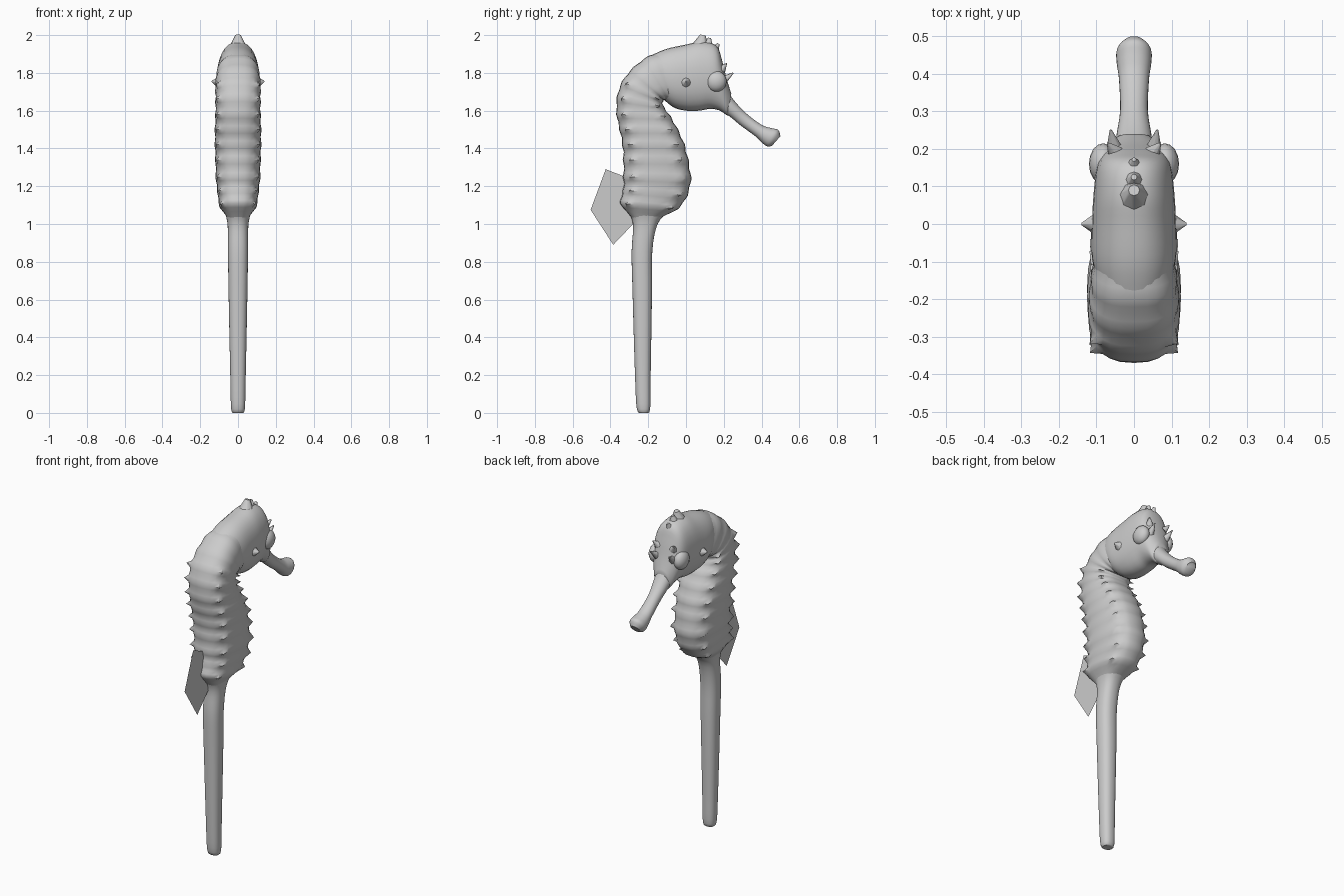
import bpy, bmesh, math
from mathutils import Vector

cube = bpy.data.objects.get("Cube")
if cube:
    bpy.data.objects.remove(cube)

skin = bpy.data.materials.new("pale grey skin")
skin.use_nodes = True
GREY = (0.6, 0.6, 0.6, 1)
skin.diffuse_color = GREY
skin.node_tree.nodes["Principled BSDF"].inputs["Base Color"].default_value = GREY


def make_object(name, bm, smooth=True):
    bmesh.ops.recalc_face_normals(bm, faces=bm.faces)
    mesh = bpy.data.meshes.new(name)
    bm.to_mesh(mesh)
    bm.free()
    mesh.materials.append(skin)
    obj = bpy.data.objects.new(name, mesh)
    bpy.context.collection.objects.link(obj)
    if smooth:
        bpy.ops.object.select_all(action='DESELECT')
        obj.select_set(True)
        bpy.context.view_layer.objects.active = obj
        bpy.ops.object.shade_smooth_by_angle(angle=math.radians(50))
    return obj


def catmull(p0, p1, p2, p3, t):
    return 0.5 * (2 * p1 + (p2 - p0) * t + (2 * p0 - 5 * p1 + 4 * p2 - p3) * t * t
                  + (3 * p1 - p0 - 3 * p2 + p3) * t ** 3)


SIDES, STEPS = 28, 4


def loft(name, stations, power, rib=0.0, spikes=None):
    """Skin rings given as back y, back z, front y, front z, half width."""
    bm = bmesh.new()
    rings = []
    last = len(stations) - 1
    for k in range(last * STEPS + 1):
        i = min(k // STEPS, last - 1)
        t = k / STEPS - i
        near = [stations[min(max(j, 0), last)] for j in range(i - 1, i + 3)]
        by, bz, fy, fz, w = (catmull(*c, t) for c in zip(*near))
        centre = Vector((0, (by + fy) / 2, (bz + fz) / 2))
        arm = Vector((0, (by - fy) / 2, (bz - fz) / 2))
        swell = 1 + rib * (math.cos(2 * math.pi * t) - 1) / 2
        ring = []
        for s in range(SIDES):
            a = 2 * math.pi * s / SIDES
            c, d = math.cos(a), math.sin(a)
            c = math.copysign(abs(c) ** power, c)
            d = math.copysign(abs(d) ** power, d)
            off = (arm * c + Vector((w * d, 0, 0))) * swell
            # Rows of small thorns at each rib, on mirrored ridges
            if spikes and k % STEPS == 0 and spikes[0] <= k // STEPS <= spikes[1]:
                if min(s, SIDES - s) in spikes[2]:
                    off += off.normalized() * 0.022
            ring.append(bm.verts.new(centre + off))
        rings.append(ring)
    for a, b in zip(rings, rings[1:]):
        for s in range(SIDES):
            n = (s + 1) % SIDES
            bm.faces.new((a[s], a[n], b[n], b[s]))
    bm.faces.new(rings[0])
    bm.faces.new(rings[-1])
    return make_object(name, bm)


# Straight tapering tail
loft("tail", [
    (-.235, .0, -.21, .0, .02), (-.26, .02, -.19, .02, .036),
    (-.27, .2, -.187, .2, .041), (-.283, .64, -.18, .64, .05),
    (-.288, .85, -.178, .86, .053), (-.28, .99, -.15, 1.0, .055),
    (-.30, 1.06, -.09, 1.07, .07)], .85)

# Ribbed trunk and bent neck
loft("trunk", [
    (-.285, 1.03, -.14, 1.03, .055), (-.35, 1.11, -.04, 1.08, .10),
    (-.335, 1.18, .01, 1.15, .11), (-.335, 1.25, .03, 1.24, .12),
    (-.335, 1.34, .015, 1.34, .122), (-.34, 1.42, -.005, 1.42, .125),
    (-.355, 1.50, -.04, 1.50, .125), (-.37, 1.58, -.08, 1.57, .122),
    (-.368, 1.67, -.115, 1.62, .122), (-.34, 1.755, -.12, 1.65, .122),
    (-.28, 1.83, -.105, 1.655, .12), (-.2, 1.89, -.08, 1.65, .115),
    (-.09, 1.92, -.04, 1.65, .105)], .78, .045, (1, 9, (4, 10)))

# Rounded head
loft("head", [
    (-.2, 1.885, -.14, 1.68, .09), (-.11, 1.925, -.07, 1.62, .112),
    (.0, 1.95, .0, 1.60, .112), (.08, 1.965, .07, 1.60, .108),
    (.16, 1.945, .13, 1.61, .1), (.19, 1.87, .18, 1.60, .085),
    (.215, 1.77, .21, 1.58, .065), (.24, 1.69, .22, 1.575, .045)], .9)

# Long snout with a flared mouth
loft("snout", [
    (.19, 1.75, .16, 1.61, .055), (.25, 1.66, .23, 1.57, .046),
    (.32, 1.585, .285, 1.525, .037), (.40, 1.525, .37, 1.462, .04),
    (.45, 1.508, .405, 1.428, .046), (.488, 1.498, .432, 1.41, .046),
    (.50, 1.465, .455, 1.414, .03)], .95)


def cone(name, base, tip, r1, r2=.003, sides=8):
    base, tip = Vector(base), Vector(tip)
    bm = bmesh.new()
    bmesh.ops.create_cone(bm, cap_ends=True, segments=sides, radius1=r1,
                          radius2=r2, depth=(tip - base).length)
    turn = (tip - base).to_track_quat('Z', 'Y')
    for v in bm.verts:
        v.co = turn @ v.co + (base + tip) / 2
    return make_object(name, bm)


# Crown on top of the head
cone("crown", (0, .07, 1.92), (0, .09, 2.0), .055, .015)
cone("crown_point", (0, .11, 1.92), (0, .125, 1.985), .04, .008)
cone("brow_point", (0, .14, 1.90), (0, .172, 1.955), .035, .006)

# Eyes, brow thorns and cheek thorns on both sides
for side, label in ((1, "left"), (-1, "right")):
    bm = bmesh.new()
    bmesh.ops.create_uvsphere(bm, u_segments=16, v_segments=10, radius=1)
    for v in bm.verts:
        v.co = Vector((side * .082 + v.co.x * .038, .16 + v.co.y * .055,
                       1.755 + v.co.z * .055))
    make_object(label + "_eye", bm)
    cone(label + "_brow_thorn", (side * .05, .19, 1.755),
         (side * .062, .25, 1.80), .026)
    cone(label + "_eye_thorn", (side * .05, .19, 1.82),
         (side * .07, .215, 1.85), .022)
    cone(label + "_cheek_thorn", (side * .095, .0, 1.75),
         (side * .14, .0, 1.755), .035)

# Thin fin on the back
bm = bmesh.new()
outline = [(-.425, 1.29), (-.31, 1.245), (-.27, 1.01), (-.385, .89), (-.505, 1.075)]
bm.faces.new([bm.verts.new((0, y, z)) for y, z in outline])
make_object("back_fin", bm, smooth=False)
